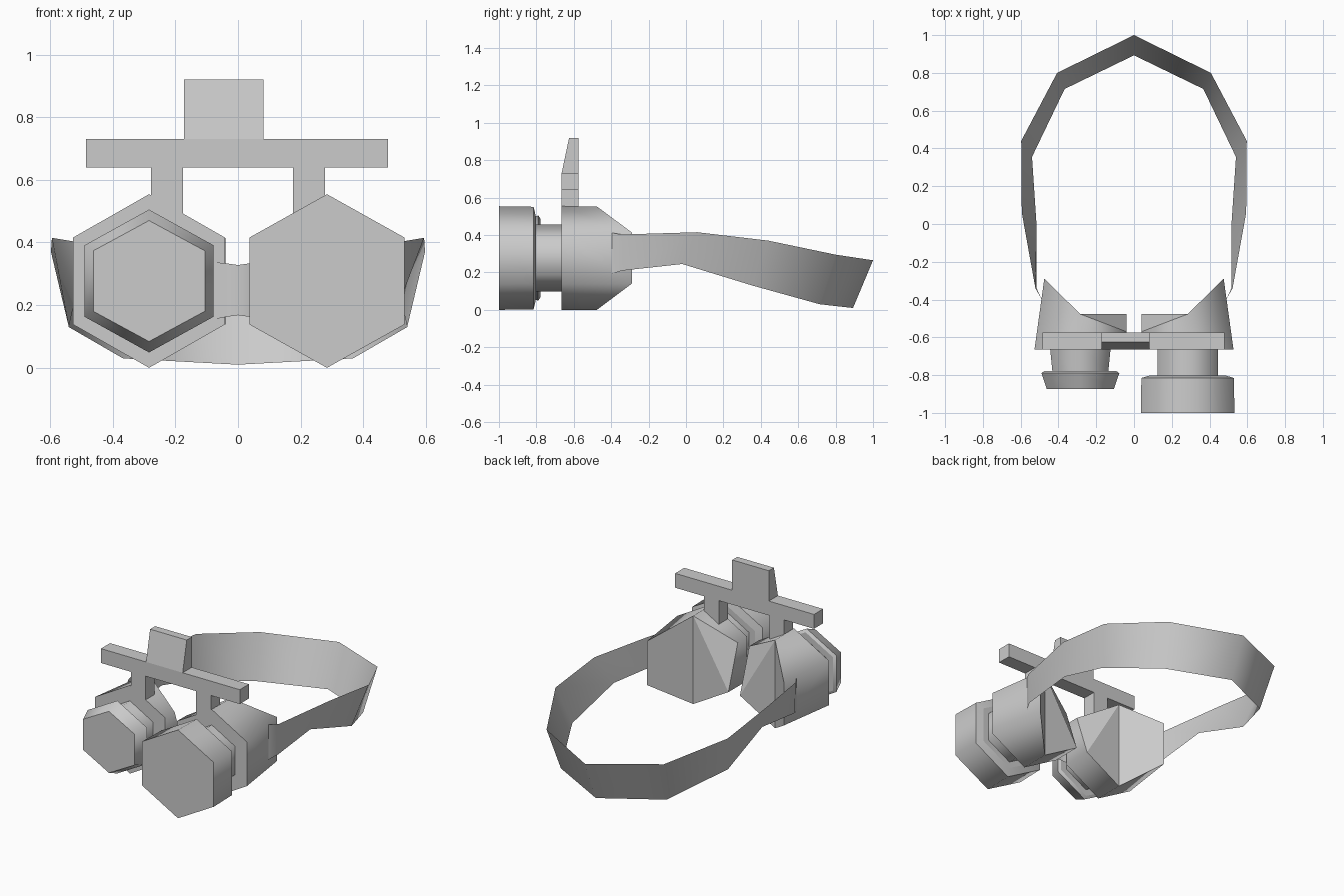
import bpy, bmesh
from math import cos, sin, radians

cube = bpy.data.objects.get("Cube")
if cube:
    bpy.data.objects.remove(cube)

GREY = (0.6, 0.6, 0.6, 1)
mat = bpy.data.materials.new("plain grey")
mat.use_nodes = True
mat.diffuse_color = GREY
mat.node_tree.nodes["Principled BSDF"].inputs["Base Color"].default_value = GREY

CX, CZ = 0.284, 0.277   # eye centre


def finish(name, bm, closed=True):
    if closed:
        bmesh.ops.recalc_face_normals(bm, faces=bm.faces)
    mesh = bpy.data.meshes.new(name)
    bm.to_mesh(mesh)
    bm.free()
    mesh.materials.append(mat)
    obj = bpy.data.objects.new(name, mesh)
    bpy.context.collection.objects.link(obj)
    return obj


def hexagon(side, y, half_width, half_height):
    """Six points of an upright hexagon, from the top round the outer side."""
    w = half_width / cos(radians(30))
    return [(side * (CX + w * sin(radians(60 * k))), y,
             CZ + half_height * cos(radians(60 * k))) for k in range(6)]


def loft(name, rings, back_faces=None):
    """Join rings with smooth walls, sharp rims and flat ends."""
    bm = bmesh.new()
    loops = [[bm.verts.new(p) for p in ring] for ring in rings]
    n = len(loops[0])
    for a, b in zip(loops, loops[1:]):
        for i in range(n):
            j = (i + 1) % n
            bm.faces.new((a[i], a[j], b[j], b[i])).smooth = True
    bm.faces.new(loops[0])
    for ids in back_faces or [range(n)]:
        bm.faces.new([loops[-1][i] for i in ids])
    for loop in loops:
        for v in loop:
            for e in v.link_edges:
                if e.other_vert(v) in loop:
                    e.smooth = False
    return finish(name, bm)


# Eye cups, with backs cut to fit the face
for label, side in (("left", 1), ("right", -1)):
    front = hexagon(side, -0.665, 0.243, 0.277)
    outer_x, inner_x, hi, lo = side * 0.475, side * 0.04, 0.414, 0.14
    back = [(side * CX, -0.477, 0.553), (outer_x, -0.29, hi), (outer_x, -0.29, lo),
            (side * CX, -0.477, 0), (inner_x, -0.477, lo), (inner_x, -0.57, hi)]
    loft(label + "_eye_cup", [front, back], [(0, 1, 2, 3), (0, 3, 4), (0, 4, 5)])

# Lens barrels and the two unequal lens heads
loft("left_barrel", [hexagon(1, y, 0.16, 0.18) for y in (-0.81, -0.66)])
loft("right_barrel", [hexagon(-1, -0.78, 0.148, 0.168), hexagon(-1, -0.66, 0.16, 0.18)])
loft("left_lens_head", [hexagon(1, -1, 0.248, 0.277), hexagon(1, -0.815, 0.245, 0.274),
                        hexagon(1, -0.802, 0.2, 0.22)])
loft("right_lens_head", [hexagon(-1, -0.873, 0.178, 0.193), hexagon(-1, -0.79, 0.206, 0.228),
                         hexagon(-1, -0.778, 0.19, 0.21)])


def block(name, x0, x1, z0, z1, top_front=-0.665):
    """Upright block whose front may lean back towards the top."""
    y0, y1 = -0.665, -0.575
    bottom = [(x0, y0, z0), (x1, y0, z0), (x1, y1, z0), (x0, y1, z0)]
    top = [(x0, top_front, z1), (x1, top_front, z1), (x1, y1, z1), (x0, y1, z1)]
    obj = loft(name, [bottom, top])
    for p in obj.data.polygons:
        p.use_smooth = False


# Mount frame above the eyes
block("left_post", 0.175, 0.278, 0.43, 0.64)
block("right_post", -0.278, -0.175, 0.43, 0.64)
block("mount_bar", -0.485, 0.478, 0.64, 0.73)
block("mount_block", -0.172, 0.082, 0.73, 0.92, -0.625)


def ribbon(name, pairs):
    """Smooth single-sheet strip between paired edge points."""
    bm = bmesh.new()
    rows = [(bm.verts.new(a), bm.verts.new(b)) for a, b in pairs]
    for (a, b), (c, d) in zip(rows, rows[1:]):
        bm.faces.new((a, b, d, c)).smooth = True
    return finish(name, bm, closed=False)


def mirrored(half):
    """Extend a half strip, ending on the centre line, to the other side."""
    flip = [tuple((-x, y, z) for x, y, z in pair) for pair in half[-2::-1]]
    return half + flip


# Nose bridge
ribbon("nose_bridge", mirrored([
    ((-0.075, -0.667, 0.337), (-0.075, -0.667, 0.155)),
    ((-0.035, -0.68, 0.333), (-0.035, -0.68, 0.163)),
    ((0, -0.685, 0.328), (0, -0.685, 0.168))]))

# Head strap: upper edge flares outside the lower edge
ribbon("head_strap", mirrored([
    ((-0.485, -0.405, 0.413), (-0.485, -0.405, 0.19)),
    ((-0.522, -0.34, 0.403), (-0.516, -0.34, 0.21)),
    ((-0.594, 0.06, 0.415), (-0.515, -0.02, 0.245)),
    ((-0.597, 0.44, 0.37), (-0.54, 0.355, 0.13)),
    ((-0.407, 0.8, 0.295), (-0.367, 0.715, 0.03)),
    ((0, 1, 0.265), (0, 0.893, 0.01))]))
